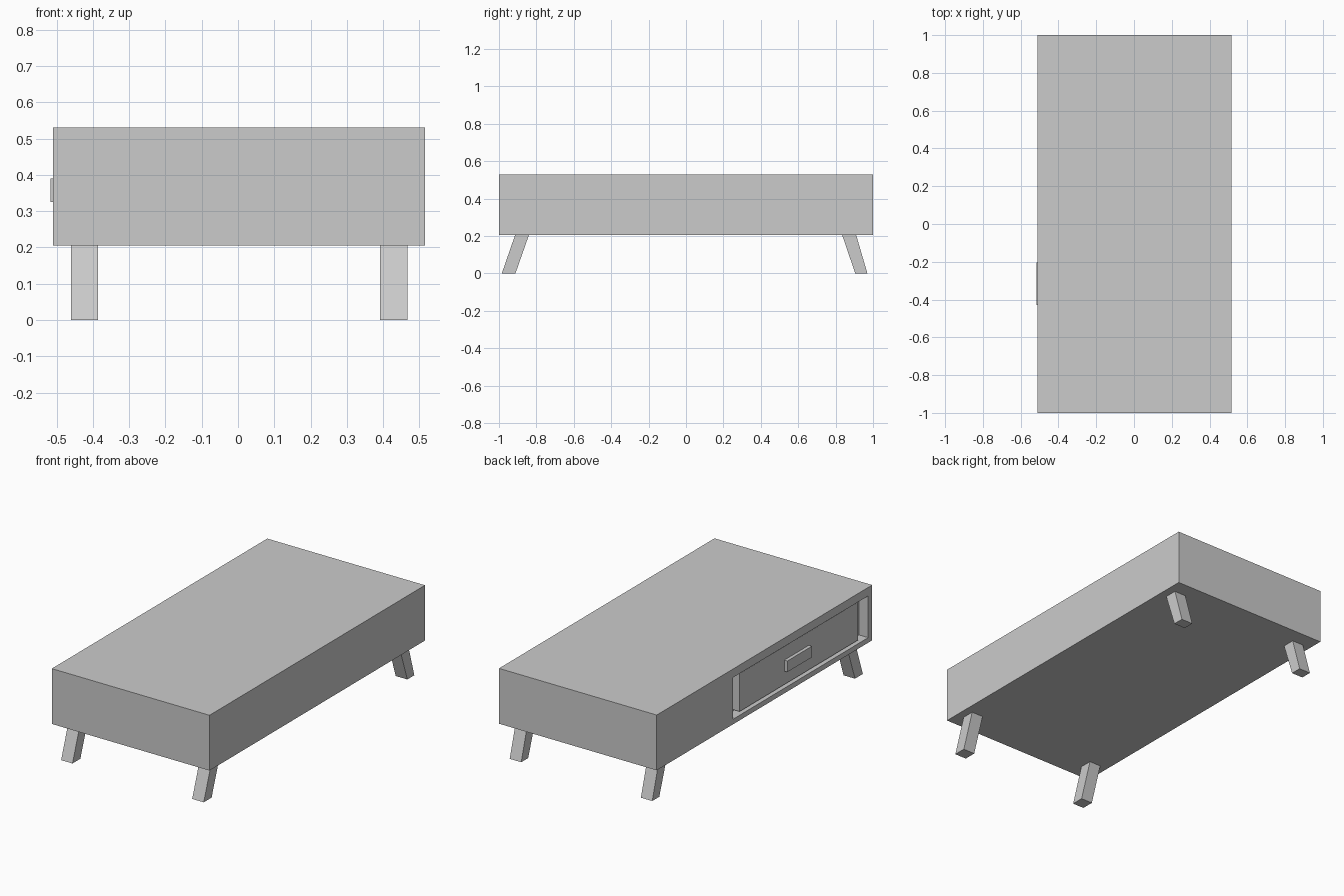
import bpy
import bmesh

if "Cube" in bpy.data.objects:
    bpy.data.objects.remove(bpy.data.objects["Cube"])


def prism(name, bottom, top):
    """Six-sided solid between two rectangles given as (x0, x1, y0, y1, z)."""
    bm = bmesh.new()
    rings = []
    for x0, x1, y0, y1, z in (bottom, top):
        rings.append([bm.verts.new((x, y, z))
                      for x, y in ((x0, y0), (x1, y0), (x1, y1), (x0, y1))])
    low, high = rings
    bm.faces.new(low[::-1])
    bm.faces.new(high)
    for i in range(4):
        j = (i + 1) % 4
        bm.faces.new((low[i], low[j], high[j], high[i]))
    mesh = bpy.data.meshes.new(name)
    bm.to_mesh(mesh)
    bm.free()
    obj = bpy.data.objects.new(name, mesh)
    bpy.context.collection.objects.link(obj)
    return obj


def box(name, x, y, z):
    return prism(name, (*x, *y, z[0]), (*x, *y, z[1]))


LEFT = -0.51      # left side of the body, which holds the drawer
BACK = -0.45      # back of the drawer recess

# Body with a recess on the left side
body = box("table_body", (LEFT, 0.515), (-1, 1), (0.205, 0.53))
cutter = box("recess_cutter", (LEFT - 0.1, BACK), (-0.963, 0.293), (0.235, 0.48))
cutter.hide_render = True
cutter.hide_viewport = True
cut = body.modifiers.new("drawer_recess", "BOOLEAN")
cut.operation = "DIFFERENCE"
cut.solver = "EXACT"
cut.object = cutter

# Drawer front and its handle
box("drawer_front", (-0.497, BACK), (-0.885, 0.212), (0.246, 0.469))
box("drawer_handle", (-0.517, -0.497), (-0.43, -0.203), (0.325, 0.39))

# Legs splayed along the length
for side, x in (("left", (-0.46, -0.386)), ("right", (0.392, 0.467))):
    prism("front_leg_" + side, (*x, -0.985, -0.912, 0), (*x, -0.914, -0.84, 0.205))
    prism("back_leg_" + side, (*x, 0.905, 0.97, 0), (*x, 0.835, 0.91, 0.205))
